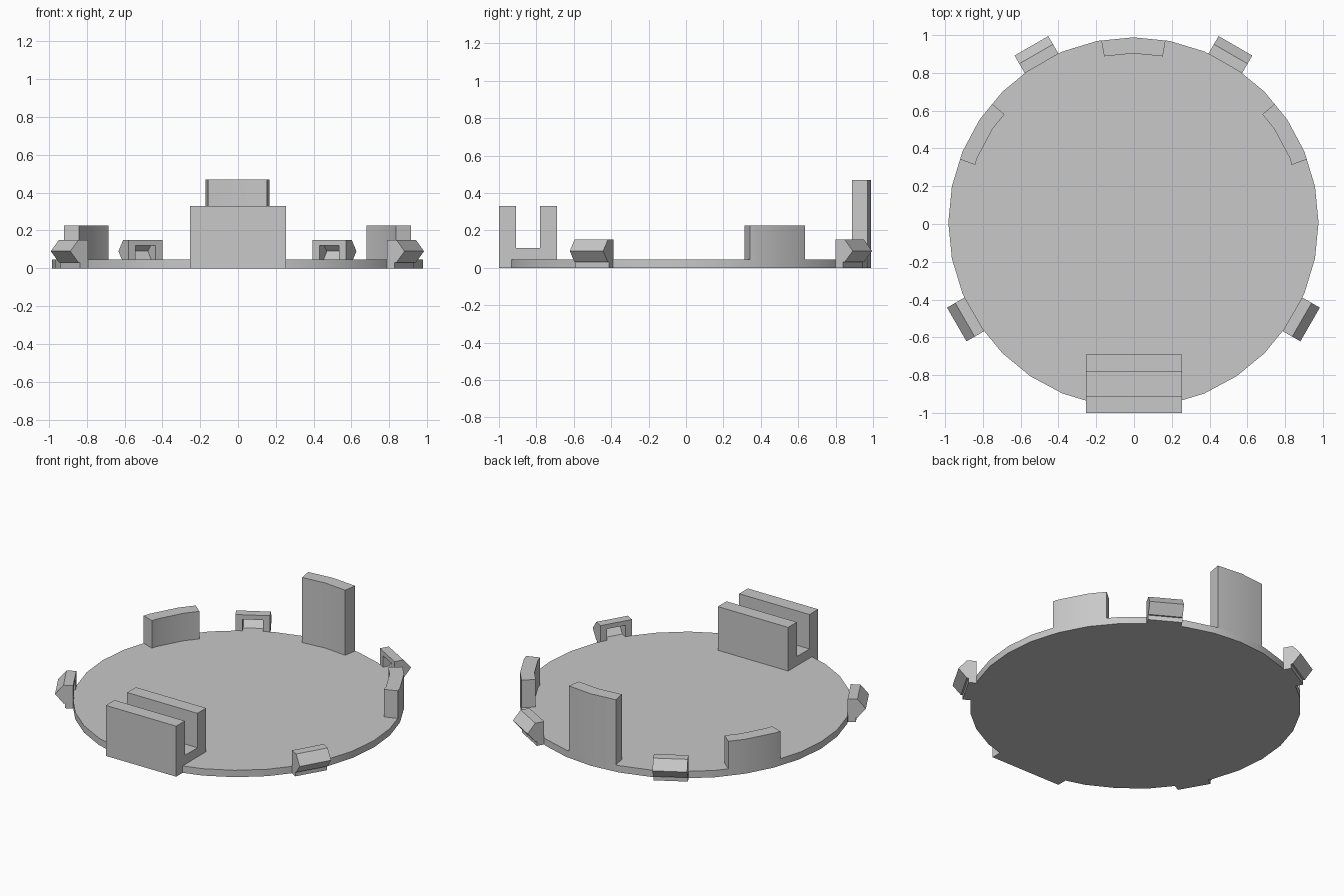
import bpy, bmesh, math
from mathutils import Matrix, Vector

if "Cube" in bpy.data.objects:
    bpy.data.objects.remove(bpy.data.objects["Cube"])

CX, CY, R, SIDES = -0.003, 0.008, 0.98, 32
STEP = 2 * math.pi / SIDES

grey = bpy.data.materials.new("light grey plastic")
grey.diffuse_color = (0.58, 0.58, 0.58, 1)
grey.use_nodes = True
grey.node_tree.nodes["Principled BSDF"].inputs["Base Color"].default_value = grey.diffuse_color


def prism(bm, points, offset):
    """Extrude a closed outline of 3D points along an offset."""
    face = bm.faces.new([bm.verts.new(p) for p in points])
    new = bmesh.ops.extrude_face_region(bm, geom=[face])["geom"]
    bmesh.ops.translate(bm, vec=offset, verts=[v for v in new if isinstance(v, bmesh.types.BMVert)])


def finish(bm, name, matrix=Matrix()):
    bmesh.ops.recalc_face_normals(bm, faces=bm.faces)
    mesh = bpy.data.meshes.new(name)
    bm.to_mesh(mesh)
    bm.free()
    mesh.materials.append(grey)
    ob = bpy.data.objects.new(name, mesh)
    ob.matrix_world = matrix
    bpy.context.collection.objects.link(ob)
    bpy.context.view_layer.objects.active = ob
    ob.select_set(True)
    bpy.ops.object.shade_smooth_by_angle(angle=math.radians(30))
    ob.select_set(False)


def rim(a, radius):
    """Point on the 32-sided outline at angle a."""
    k = math.floor(a / STEP)
    t = a / STEP - k
    p, q = (Vector((math.cos(i * STEP), math.sin(i * STEP), 0)) * radius for i in (k, k + 1))
    return p.lerp(q, t) + Vector((CX, CY, 0))


# Round base plate
bm = bmesh.new()
prism(bm, [rim(i * STEP, R) for i in range(SIDES)], (0, 0, 0.045))
finish(bm, "base_plate")

# Slotted block: U profile extruded across x
bm = bmesh.new()
u = [(-1, 0), (-0.69, 0), (-0.69, 0.33), (-0.78, 0.33),
     (-0.78, 0.105), (-0.91, 0.105), (-0.91, 0.33), (-1, 0.33)]
prism(bm, [(-0.255, y, z) for y, z in u], (0.508, 0, 0))
finish(bm, "slotted_block")

# Curved upright tabs following the rim
for name, deg, height in (("right_tab", 30, 0.225), ("back_tab", 90, 0.47), ("left_tab", 150, 0.225)):
    a0, a1 = math.radians(deg - 10), math.radians(deg + 10)
    inside = [i * STEP for i in range(SIDES) if a0 < i * STEP < a1]
    angles = [a0] + inside + [a1]
    outline = [rim(a, R) for a in angles] + [rim(a, 0.895) for a in reversed(angles)]
    bm = bmesh.new()
    prism(bm, outline, (0, 0, height))
    finish(bm, name)

# Snap clips: two solid cheeks around a hollow wedge, open towards the centre
cheek = [(0.972, 0), (1.02, 0), (1.02, 0.03), (1.03, 0.03), (1.08, 0.09), (1.03, 0.15), (0.972, 0.15)]
shell = cheek + [(0.972, 0.12), (1.02, 0.12), (1.05, 0.09), (1.015, 0.045), (0.972, 0.045)]
for name, deg in (("back_right_clip", 60), ("back_left_clip", 120),
                  ("front_left_clip", 210), ("front_right_clip", 330)):
    bm = bmesh.new()
    for profile, t0, t1 in ((cheek, -0.103, -0.06), (shell, -0.06, 0.06), (cheek, 0.06, 0.103)):
        prism(bm, [(r, t0, z) for r, z in profile], (0, t1 - t0, 0))
    finish(bm, name, Matrix.Translation((CX, CY, 0)) @ Matrix.Rotation(math.radians(deg), 4, "Z"))
